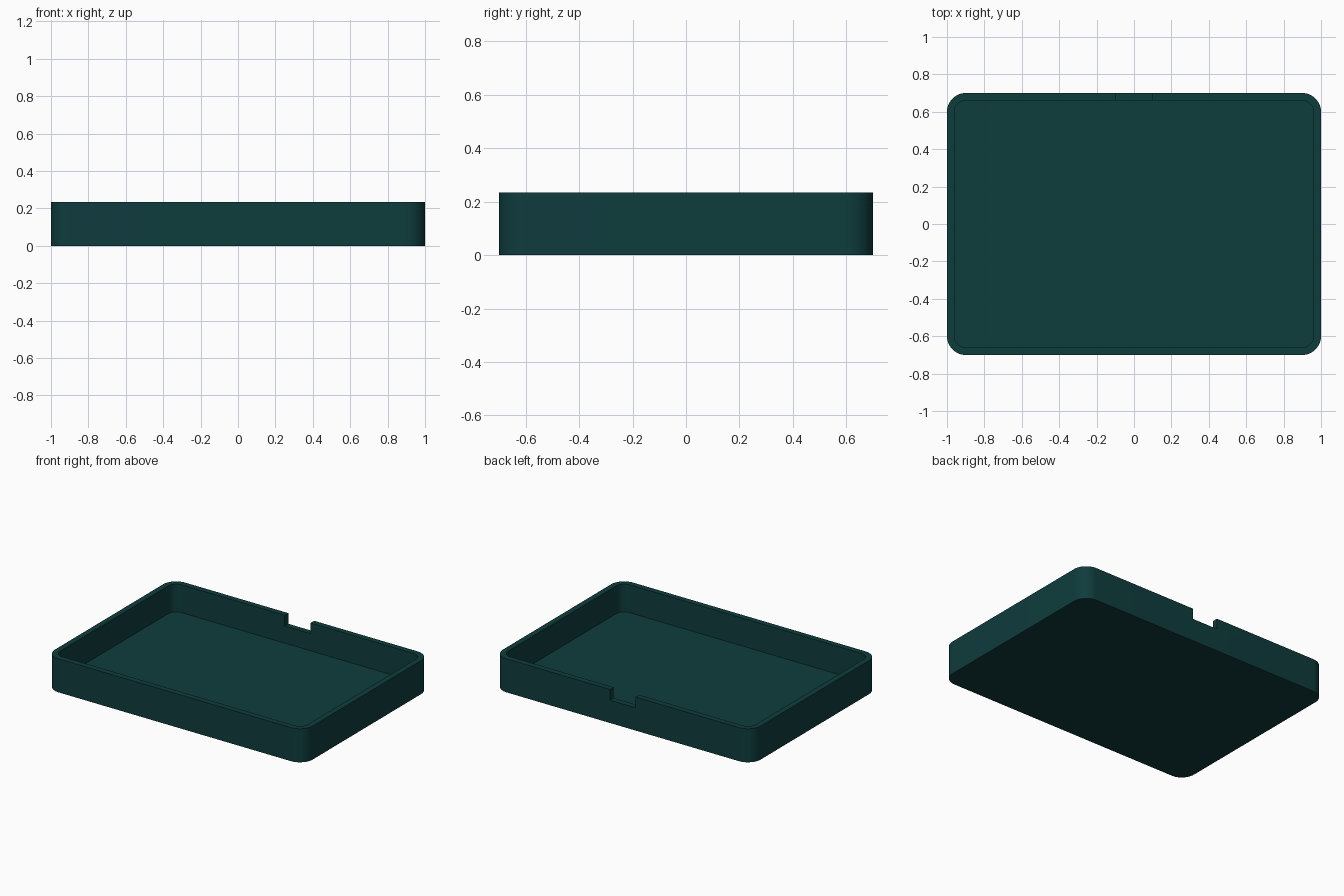
import bpy, bmesh, math

if "Cube" in bpy.data.objects:
    bpy.data.objects.remove(bpy.data.objects["Cube"])

HX, HY, H = 1.0, 0.70, 0.235      # outer half sizes and height
WALL, FLOOR, R = 0.04, 0.04, 0.10  # wall, floor thickness and corner radius
NOTCH_X, NOTCH_Z = 0.10, 0.16      # notch half width and sill height
SEG = 12

mat = bpy.data.materials.new("dark_teal")
mat.diffuse_color = (0.0048, 0.045, 0.046, 1)
mat.use_nodes = True
mat.node_tree.nodes["Principled BSDF"].inputs["Base Color"].default_value = mat.diffuse_color


def outline(hx, hy, r):
    """Rounded rectangle, counter-clockwise."""
    pts = []
    for i, (sx, sy) in enumerate([(1, 1), (-1, 1), (-1, -1), (1, -1)]):
        for k in range(SEG + 1):
            a = math.pi / 2 * (i + k / SEG)
            pts.append((sx * (hx - r) + r * math.cos(a),
                        sy * (hy - r) + r * math.sin(a)))
    return pts


# Tray shell: outer wall, rim, inner wall and floor
bm = bmesh.new()
outer, inner = outline(HX, HY, R), outline(HX - WALL, HY - WALL, R - WALL)
rings = [[bm.verts.new((x, y, z)) for x, y in pts]
         for pts, z in ((outer, 0), (outer, H), (inner, H), (inner, FLOOR))]
n = len(outer)
for a, b in zip(rings, rings[1:]):
    for i in range(n):
        j = (i + 1) % n
        bm.faces.new((a[i], a[j], b[j], b[i]))
bm.faces.new(rings[0][::-1])
bm.faces.new(rings[-1])
bmesh.ops.recalc_face_normals(bm, faces=bm.faces)
mesh = bpy.data.meshes.new("tray")
bm.to_mesh(mesh)
bm.free()
mesh.materials.append(mat)
tray = bpy.data.objects.new("tray", mesh)
bpy.context.collection.objects.link(tray)

# Cutter for the notch in the back wall
bpy.ops.mesh.primitive_cube_add(size=1, location=(0, HY - WALL / 2, NOTCH_Z + 0.1))
cutter = bpy.context.object
cutter.name = "notch_cutter"
cutter.scale = (2 * NOTCH_X, WALL * 2, 0.2)
cutter.data.materials.append(mat)
cutter.hide_render = True
cutter.hide_set(True)

cut = tray.modifiers.new("notch", 'BOOLEAN')
cut.operation = 'DIFFERENCE'
cut.solver = 'EXACT'
cut.object = cutter

# Apply the cut, then smooth the rounded corners
bpy.context.view_layer.update()
bpy.ops.object.select_all(action='DESELECT')
bpy.context.view_layer.objects.active = tray
tray.select_set(True)
bpy.ops.object.modifier_apply(modifier="notch")
bpy.data.objects.remove(cutter)
bpy.ops.object.shade_smooth_by_angle(angle=math.radians(30))
